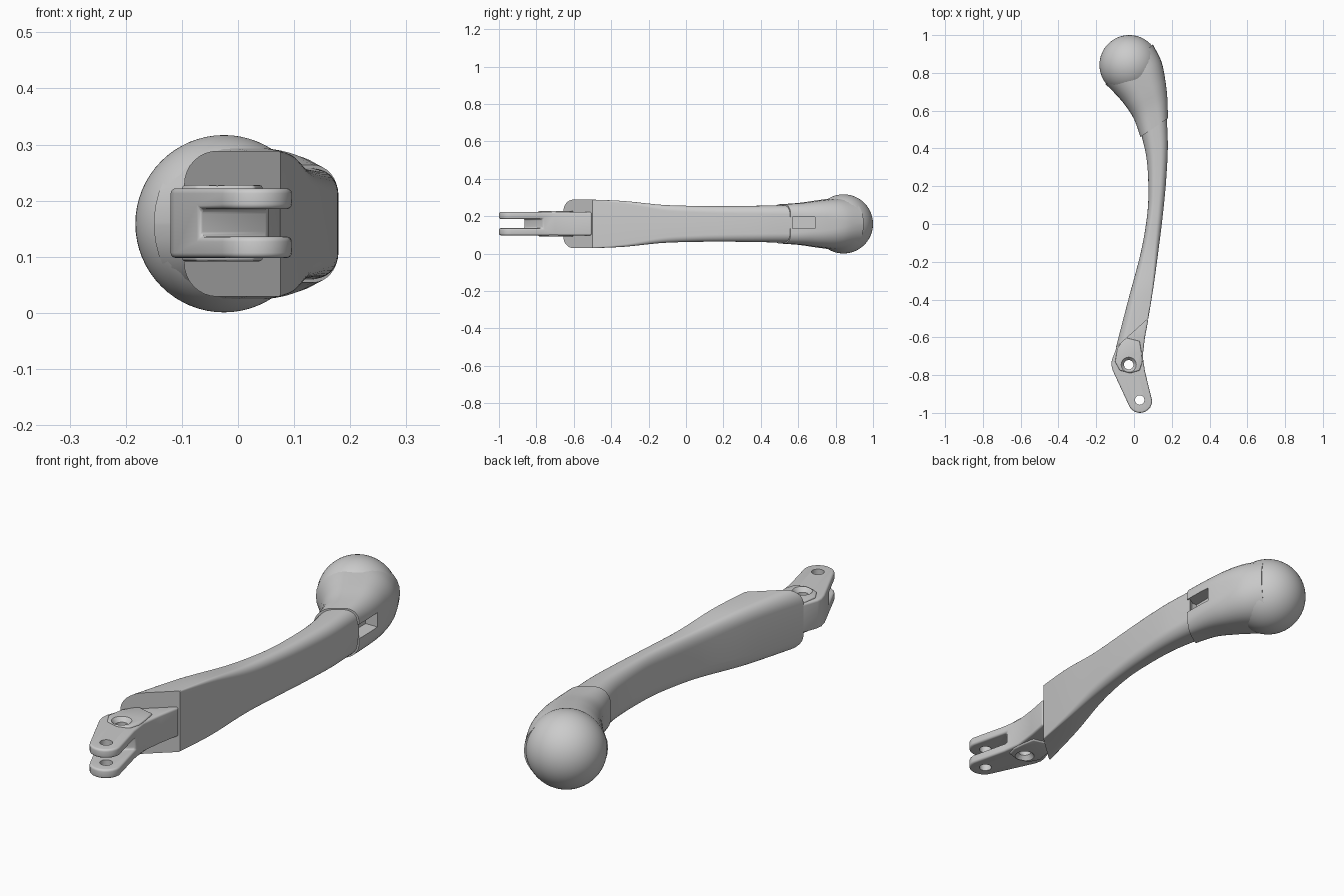
import bpy, bmesh, math
from mathutils import Vector

if "Cube" in bpy.data.objects:
    bpy.data.objects.remove(bpy.data.objects["Cube"])

ZC = 0.159


def finish(name, bm, smooth=None):
    bmesh.ops.recalc_face_normals(bm, faces=bm.faces)
    me = bpy.data.meshes.new(name)
    bm.to_mesh(me)
    bm.free()
    ob = bpy.data.objects.new(name, me)
    bpy.context.collection.objects.link(ob)
    if smooth:
        shade(ob, smooth)
    return ob


def activate(ob):
    bpy.ops.object.select_all(action='DESELECT')
    ob.select_set(True)
    bpy.context.view_layer.objects.active = ob


def shade(ob, deg):
    activate(ob)
    bpy.ops.object.shade_smooth_by_angle(angle=math.radians(deg))


def cut(ob, cutter):
    activate(ob)
    m = ob.modifiers.new("cut", 'BOOLEAN')
    m.object, m.solver = cutter, 'EXACT'
    bpy.ops.object.modifier_apply(modifier=m.name)


def bevel(ob, width, segments=4):
    activate(ob)
    m = ob.modifiers.new("bevel", 'BEVEL')
    m.width, m.segments, m.angle_limit = width, segments, math.radians(40)
    bpy.ops.object.modifier_apply(modifier=m.name)


def prism(name, pts, z0, z1):
    bm = bmesh.new()
    f = bm.faces.new([bm.verts.new((x, y, z0)) for x, y in pts])
    r = bmesh.ops.extrude_face_region(bm, geom=[f])
    bmesh.ops.translate(bm, vec=(0, 0, z1 - z0),
                        verts=[v for v in r['geom'] if isinstance(v, bmesh.types.BMVert)])
    return finish(name, bm)


def cone(name, x, y, z, r1, r2, depth):
    bm = bmesh.new()
    bmesh.ops.create_cone(bm, cap_ends=True, segments=32, radius1=r1, radius2=r2, depth=depth)
    bmesh.ops.translate(bm, vec=(x, y, z), verts=bm.verts)
    return finish(name, bm)


def resample(st, n):
    # Catmull-Rom between stations
    out = []
    for i in range(len(st) - 1):
        p = [st[max(i - 1, 0)], st[i], st[i + 1], st[min(i + 2, len(st) - 1)]]
        for k in range(n):
            t = k / n
            out.append([0.5 * (2 * b + (c - a) * t + (2 * a - 5 * b + 4 * c - d) * t * t
                               + (3 * b - a - 3 * c + d) * t ** 3) for a, b, c, d in zip(*p)])
    return out + [list(st[-1])]


def loft(name, stations, n=8, k=9):
    # station: left x, y, right x, y, half height, left corner u, z, right corner u, z
    bm = bmesh.new()
    rings = []
    for lx, ly, rx, ry, h, lu, lz, ru, rz in resample(stations, n):
        L, R = Vector((lx, ly, ZC)), Vector((rx, ry, ZC))
        w = (R - L).length
        d = (R - L) / w
        ring = []
        for cu, cz, a, b, start in ((w - ru, h - rz, ru, rz, 0), (lu, h - lz, lu, lz, 90),
                                    (lu, lz - h, lu, lz, 180), (w - ru, rz - h, ru, rz, 270)):
            for j in range(k):
                t = math.radians(start + 90 * j / (k - 1))
                ring.append(bm.verts.new(L + d * (cu + a * math.cos(t))
                                         + Vector((0, 0, cz + b * math.sin(t)))))
        rings.append(ring)
    m = len(rings[0])
    for A, B in zip(rings, rings[1:]):
        for i in range(m):
            bm.faces.new((A[i], A[(i + 1) % m], B[(i + 1) % m], B[i]))
    bm.faces.new(rings[0])
    bm.faces.new(rings[-1])
    return finish(name, bm)


# Ball tip
bm = bmesh.new()
bmesh.ops.create_uvsphere(bm, u_segments=64, v_segments=32, radius=0.158)
bmesh.ops.translate(bm, vec=(-0.025, 0.842, ZC), verts=bm.verts)
finish("ball_tip", bm, 40)

# Curved lever blade
blade = loft("lever_blade", [
    (-0.096, -0.655, 0.076, -0.50, 0.130, 0.08, 0.06, 0.006, 0.006),
    (-0.030, -0.400, 0.105, -0.32, 0.122, 0.05, 0.05, 0.015, 0.015),
    (0.036, -0.150, 0.132, -0.12, 0.102, 0.03, 0.05, 0.025, 0.03),
    (0.070, 0.050, 0.154, 0.06, 0.096, 0.03, 0.05, 0.03, 0.035),
    (0.076, 0.200, 0.170, 0.23, 0.095, 0.035, 0.05, 0.035, 0.04),
    (0.066, 0.350, 0.179, 0.41, 0.097, 0.05, 0.06, 0.045, 0.045),
    (0.036, 0.485, 0.173, 0.57, 0.100, 0.07, 0.07, 0.055, 0.05)])
shade(blade, 35)

# Collar flaring out to hold the ball
collar = loft("ball_collar", [
    (0.034, 0.460, 0.179, 0.56, 0.105, 0.07, 0.07, 0.055, 0.055),
    (0.000, 0.555, 0.177, 0.66, 0.112, 0.09, 0.09, 0.07, 0.07),
    (-0.048, 0.630, 0.166, 0.76, 0.124, 0.105, 0.11, 0.09, 0.09),
    (-0.100, 0.690, 0.145, 0.86, 0.134, 0.12, 0.13, 0.115, 0.12),
    (-0.150, 0.740, 0.100, 0.95, 0.142, 0.15, 0.14, 0.15, 0.14)])
pocket = prism("pocket_cutter", [(0.12, 0.55), (0.25, 0.55), (0.25, 0.69), (0.12, 0.69)], 0.134, 0.195)
cut(collar, pocket)
shade(collar, 35)

# Pivot fork with two tongues
tip = [(0.032 + 0.064 * math.cos(math.radians(a)), -0.936 + 0.064 * math.sin(math.radians(a)))
       for a in range(200, 376, 16)]
fork = prism("pivot_fork", [(-0.06, -0.58), (-0.093, -0.655), (-0.117, -0.72), (-0.12, -0.745),
                            (-0.113, -0.775)] + tip + [(0.058, -0.78), (0.046, -0.70), (0.058, -0.60),
                            (0.076, -0.505), (0.03, -0.50)], 0.098, 0.222)
slot = prism("slot_cutter", [(-0.3, -1.1), (0.3, -1.1), (0.3, -0.56), (-0.3, -1.06)], 0.136, 0.185)
cut(fork, slot)
bevel(fork, 0.009)

# Thicker hub around the pivot hole
hub = prism("pivot_hub", [(-0.088, -0.66), (-0.10, -0.73), (-0.075, -0.775), (-0.02, -0.79),
                          (0.03, -0.775), (0.044, -0.73), (0.04, -0.68), (0.03, -0.62), (-0.05, -0.60)],
            0.092, 0.228)
bevel(hub, 0.006, 3)

# Bolt holes, with dished mouths on the pivot hole
holes = [cone("pivot_hole_cutter", -0.028, -0.745, ZC, 0.025, 0.025, 0.4),
         cone("tip_hole_cutter", 0.03, -0.932, ZC, 0.025, 0.025, 0.4),
         cone("top_dish_cutter", -0.028, -0.745, 0.222, 0.025, 0.045, 0.024),
         cone("bottom_dish_cutter", -0.028, -0.745, 0.098, 0.045, 0.025, 0.024)]
for part in (fork, hub):
    for h in holes:
        cut(part, h)
    shade(part, 35)

# Remove the cutters
for h in holes + [slot, pocket]:
    bpy.data.objects.remove(h)
